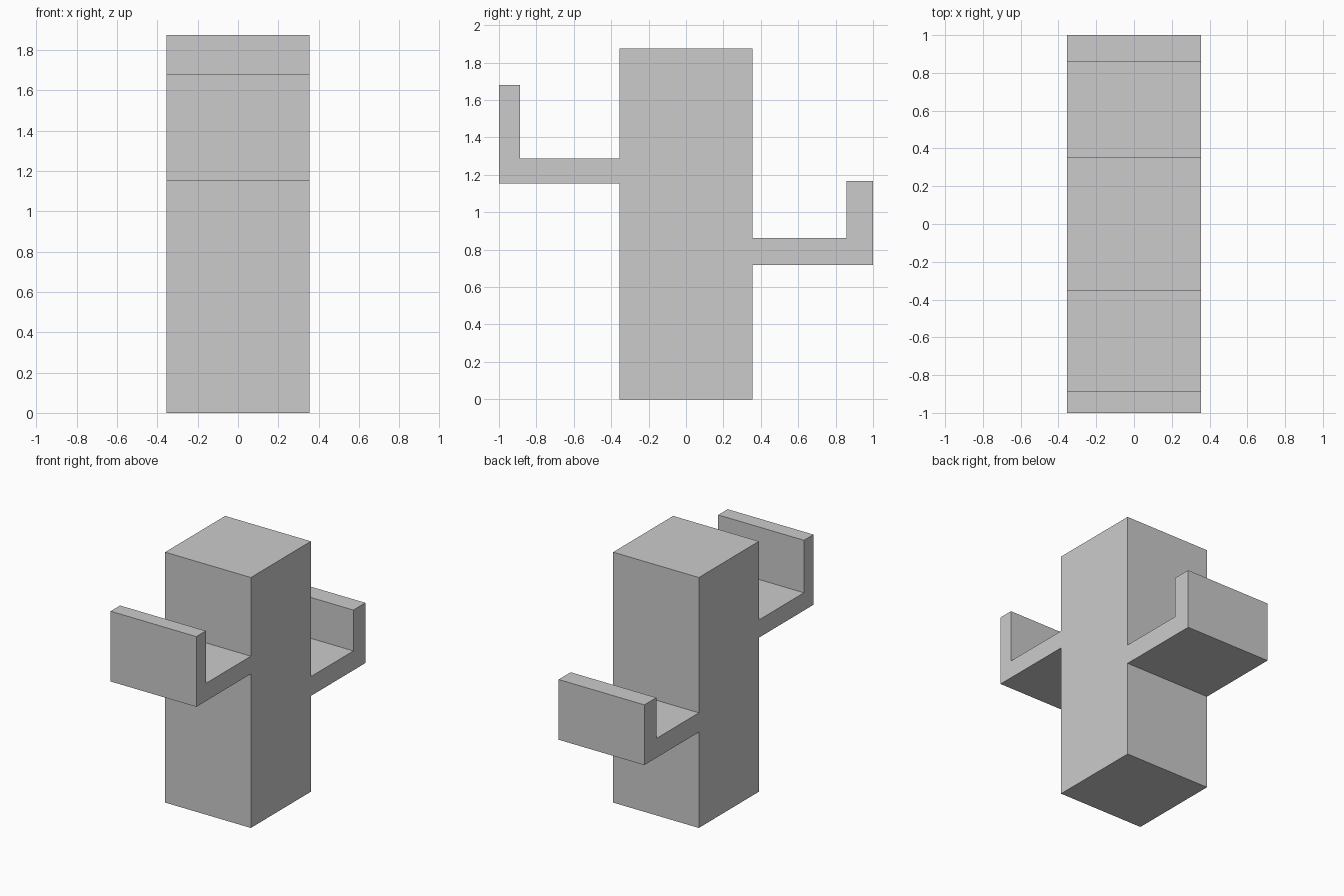
import bpy
import bmesh

if "Cube" in bpy.data.objects:
    bpy.data.objects.remove(bpy.data.objects["Cube"])

HALF = 0.355    # half width of the square trunk
HEIGHT = 1.875


def arm(side, bottom, top, tip, inner):
    """Side outline of one L-shaped arm, listed from its underside up."""
    return [(side * y, z) for y, z in (
        (HALF, bottom), (1.0, bottom), (1.0, tip),
        (inner, tip), (inner, top), (HALF, top))]


# Side silhouette: trunk, low back arm, high front arm
back_arm = arm(1, 0.717, 0.862, 1.168, 0.858)
front_arm = arm(-1, 1.153, 1.286, 1.679, 0.888)
outline = ([(-HALF, 0), (HALF, 0)] + back_arm
           + [(HALF, HEIGHT), (-HALF, HEIGHT)] + front_arm[::-1])

# Extrude the silhouette across the full width
bm = bmesh.new()
face = bm.faces.new([bm.verts.new((-HALF, y, z)) for y, z in outline])
extruded = bmesh.ops.extrude_face_region(bm, geom=[face], use_keep_orig=True)
verts = [v for v in extruded["geom"] if isinstance(v, bmesh.types.BMVert)]
bmesh.ops.translate(bm, verts=verts, vec=(2 * HALF, 0, 0))
bmesh.ops.recalc_face_normals(bm, faces=bm.faces)

mesh = bpy.data.meshes.new("cactus")
bm.to_mesh(mesh)
bm.free()
bpy.context.collection.objects.link(bpy.data.objects.new("cactus", mesh))
